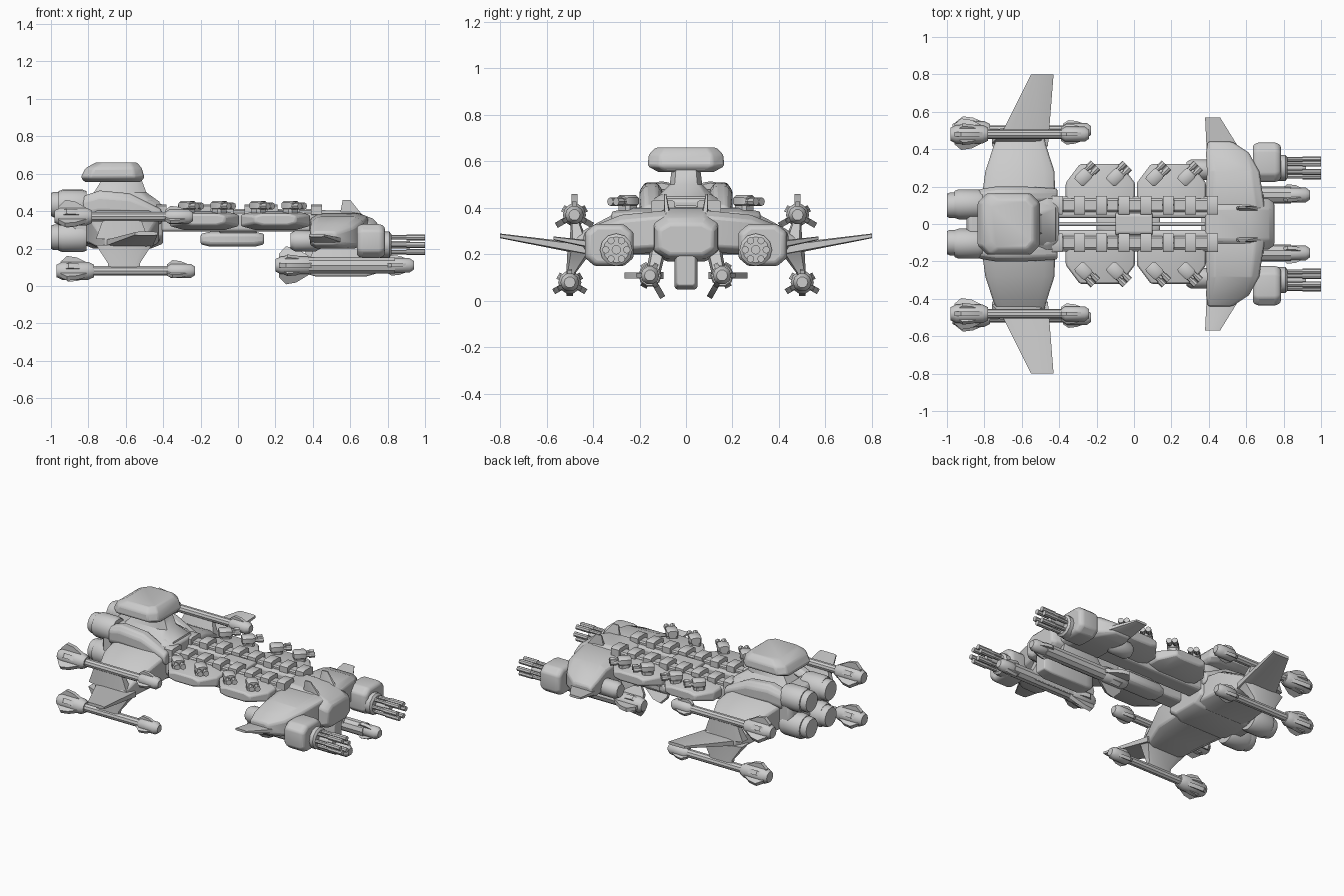
import bpy, bmesh
from math import radians, pi, cos, sin
from mathutils import Matrix, Vector

if "Cube" in bpy.data.objects:
    bpy.data.objects.remove(bpy.data.objects["Cube"])

AXES = "XYZ"
HALF = 0.5


def finish(name, bm, mirror=True, bevel=False):
    """Turn a bmesh into a shaded object, optionally mirrored across y."""
    bmesh.ops.recalc_face_normals(bm, faces=bm.faces)
    mesh = bpy.data.meshes.new(name)
    bm.to_mesh(mesh)
    bm.free()
    ob = bpy.data.objects.new(name, mesh)
    bpy.context.collection.objects.link(ob)
    if bevel:
        mod = ob.modifiers.new("Bevel", "BEVEL")
        mod.width, mod.segments, mod.limit_method = 0.01, 2, "ANGLE"
    if mirror:
        mod = ob.modifiers.new("Mirror", "MIRROR")
        mod.use_axis = (False, True, False)
        mod.use_mirror_merge = False
    bpy.ops.object.select_all(action="DESELECT")
    bpy.context.view_layer.objects.active = ob
    ob.select_set(True)
    bpy.ops.object.shade_smooth_by_angle(angle=radians(35))


def skin(bm, rings):
    """Bridge equal-length rings of points and cap both ends."""
    loops = [[bm.verts.new(point) for point in ring] for ring in rings]
    for low, high in zip(loops, loops[1:]):
        for i in range(len(low)):
            bm.faces.new((low[i - 1], low[i], high[i], high[i - 1]))
    bm.faces.new(loops[0])
    bm.faces.new(loops[-1])


def section(axis, centre, wide, tall, chamfer):
    """Rectangle with cut corners, standing across the given axis."""
    across, up = [i for i in range(3) if i != AXES.index(axis)]
    ring = []
    for u, v in ((1, 1), (-1, 1), (-1, -1), (1, -1)):
        cuts = [(u, v * (1 - chamfer)), (u * (1 - chamfer), v)]
        for a, b in cuts if u == v else reversed(cuts):
            point = Vector(centre)
            point[across] += a * wide / 2
            point[up] += b * tall / 2
            ring.append(point)
    return ring


def loft(name, axis, *stations, chamfer=0.3, mirror=True, bevel=False):
    """Object skinned through stations of (centre, width, height)."""
    bm = bmesh.new()
    skin(bm, [section(axis, *station, chamfer) for station in stations])
    finish(name, bm, mirror, bevel)


def add_pod(bm, axis, centre, size, end=0.8, chamfer=0.4):
    """Chamfered block whose two ends shrink by the end factor."""
    along = AXES.index(axis)
    wide, tall = [s for i, s in enumerate(size) if i != along]
    rings = []
    for t, scale in ((-HALF, end), (-HALF * 0.7, 1), (HALF * 0.7, 1), (HALF, end)):
        middle = Vector(centre)
        middle[along] += t * size[along]
        rings.append(section(axis, middle, wide * scale, tall * scale, chamfer))
    skin(bm, rings)


def pod(name, axis, centre, size, end=0.8, chamfer=0.4, mirror=True):
    bm = bmesh.new()
    add_pod(bm, axis, centre, size, end, chamfer)
    finish(name, bm, mirror, bevel=True)


def tube(bm, y, z, start, stop, radius, end=1.0, sides=12):
    """Cylinder along x with ends narrowed by the end factor."""
    inset = (stop - start) * 0.15
    profile = [(start, radius * end), (start + inset, radius),
               (stop - inset, radius), (stop, radius * end)]
    turns = [2 * pi * i / sides for i in range(sides)]
    skin(bm, [[(x, y + r * cos(a), z + r * sin(a)) for a in turns] for x, r in profile])


def fin(bm, y, z, angle, start, stop, reach, thick):
    """Swept radial plate standing at an angle around an x line."""
    base = Vector((0, y, z))
    out = Vector((0, cos(angle), sin(angle)))
    side = Vector((0, -sin(angle), cos(angle))) * thick / 2
    span = stop - start
    outline = [(start, 0), (start, reach * 0.6), (start + span / 5, reach),
               (start + span / 2, reach * 0.9), (stop, reach / 3), (stop, 0)]
    skin(bm, [[base + Vector((x, 0, 0)) + out * r + side * s for x, r in outline]
              for s in (-1, 1)])


# Bow hull, its keel and dorsal fins
loft("bow_hull", "X", ((0.38, 0, 0.3), 0.24, 0.18), ((0.45, 0, 0.29), 0.28, 0.23),
     ((0.62, 0, 0.285), 0.29, 0.23), ((0.72, 0, 0.27), 0.27, 0.18),
     ((0.75, 0, 0.265), 0.23, 0.13), chamfer=0.4, mirror=False, bevel=True)
pod("bow_keel", "X", (0.55, 0, 0.13), (0.38, 0.1, 0.16), end=0.8, chamfer=0.15, mirror=False)
loft("bow_dorsal_fin", "Z", ((0.61, 0.08, 0.36), 0.14, 0.03), ((0.58, 0.09, 0.46), 0.04, 0.01))

# Bow shoulders, winglets and thrusters
loft("bow_shoulder", "Y", ((0.54, 0.08, 0.3), 0.32, 0.18), ((0.53, 0.28, 0.285), 0.28, 0.17),
     ((0.5, 0.38, 0.265), 0.23, 0.13), ((0.46, 0.44, 0.255), 0.13, 0.07), bevel=True)
loft("bow_winglet", "Y", ((0.49, 0.36, 0.235), 0.2, 0.04), ((0.42, 0.57, 0.27), 0.08, 0.015))
bm = bmesh.new()
tube(bm, 0.29, 0.24, 0.28, 0.44, radius=0.055, end=0.75)
finish("bow_thruster", bm)

# Rotary cannons: a housing, a hub and a ring of barrels
cannon_y, cannon_z, muzzle_x = 0.3, 0.22, 1.0
pod("rotary_housing", "X", (0.71, 0.33, 0.24), (0.15, 0.21, 0.18), end=0.85)
bm = bmesh.new()
tube(bm, cannon_y, cannon_z, 0.75, 0.82, radius=0.07, end=0.8)
tube(bm, cannon_y, cannon_z, 0.8, 0.92, radius=0.02)
for i in range(6):
    y = cannon_y + 0.045 * cos(i * pi / 3)
    z = cannon_z + 0.045 * sin(i * pi / 3)
    tube(bm, y, z, 0.8, muzzle_x, radius=0.012, sides=8)
    tube(bm, y, z, 0.9, muzzle_x, radius=0.016, sides=8)
finish("rotary_cannon", bm)


# Long guns: finned breech, barrel and finned muzzle
def long_gun(name, y, z, tail, barrel, turn, reach):
    bm = bmesh.new()
    nose = tail + 0.74
    breech, muzzle = tail + 0.2, nose - 0.15
    tube(bm, y, z, tail, breech, radius=0.05, end=0.7, sides=10)
    tube(bm, y, z, breech - 0.05, muzzle + 0.05, radius=barrel, sides=10)
    tube(bm, y, z, muzzle, nose, radius=0.04, end=0.6, sides=10)
    for i in range(3):
        angle = turn + i * 2 * pi / 3
        fin(bm, y, z, angle, tail + 0.02, breech, reach, thick=0.025)
        fin(bm, y, z, angle + pi / 3, tail + 0.03, breech, reach=0.058, thick=0.03)
        fin(bm, y, z, angle, muzzle, nose, reach=0.058, thick=0.02)
    finish(name, bm)


long_gun("upper_wing_gun", y=0.48, z=0.37, tail=-0.98, barrel=0.026, turn=pi / 2, reach=0.09)
long_gun("lower_wing_gun", y=0.5, z=0.08, tail=-0.97, barrel=0.027, turn=pi / 2, reach=0.08)
long_gun("bow_gun", y=0.155, z=0.11, tail=0.2, barrel=0.045, turn=0, reach=0.11)
loft("bow_gun_mount", "Z", ((0.54, 0.15, 0.08), 0.36, 0.06), ((0.54, 0.115, 0.24), 0.24, 0.07))

# Stern hull, tower and bridge
pod("stern_hull", "X", (-0.62, 0, 0.33), (0.44, 0.36, 0.26), mirror=False)
pod("engine_block", "X", (-0.83, 0, 0.35), (0.13, 0.34, 0.26), end=0.85, chamfer=0.3, mirror=False)
loft("bridge_tower", "Z", ((-0.61, 0, 0.38), 0.42, 0.36), ((-0.62, 0, 0.45), 0.4, 0.24),
     ((-0.63, 0, 0.5), 0.28, 0.14), ((-0.62, 0, 0.58), 0.2, 0.12), mirror=False)
loft("bridge", "Z", ((-0.67, 0, 0.555), 0.3, 0.24), ((-0.67, 0, 0.58), 0.34, 0.33),
     ((-0.665, 0, 0.63), 0.3, 0.32), ((-0.65, 0, 0.66), 0.22, 0.26), mirror=False, bevel=True)
loft("stern_shoulder_pad", "X", ((-0.83, 0.14, 0.42), 0.09, 0.12), ((-0.74, 0.15, 0.44), 0.1, 0.14),
     ((-0.58, 0.15, 0.43), 0.1, 0.13), ((-0.41, 0.15, 0.37), 0.08, 0.08), chamfer=0.5, bevel=True)

# Stern shoulders, gun struts and wings
loft("stern_shoulder", "Y", ((-0.62, 0.1, 0.31), 0.4, 0.22), ((-0.61, 0.28, 0.295), 0.37, 0.19),
     ((-0.61, 0.42, 0.25), 0.28, 0.13), ((-0.6, 0.5, 0.23), 0.22, 0.07), bevel=True)
loft("upper_gun_strut", "Z", ((-0.62, 0.46, 0.25), 0.28, 0.08), ((-0.62, 0.48, 0.36), 0.2, 0.03))
loft("lower_gun_strut", "Z", ((-0.61, 0.5, 0.07), 0.17, 0.03), ((-0.61, 0.495, 0.12), 0.17, 0.04),
     ((-0.61, 0.455, 0.22), 0.3, 0.11))
loft("stern_wing", "Y", ((-0.6, 0.42, 0.22), 0.28, 0.05), ((-0.49, 0.8, 0.28), 0.12, 0.02))

# Main engines: a casing with a narrower nozzle
bm = bmesh.new()
for z in (0.26, 0.435):
    tube(bm, 0.105, z, -0.96, -0.81, radius=0.08, end=0.9, sides=16)
    tube(bm, 0.1, z, -1.0, -0.9, radius=0.068, end=0.9, sides=16)
finish("main_engine", bm)

# Twin spine rails with alternating armour blocks
rail_y, spine_start, spine_length = 0.09, -0.44, 0.89
pod("spine_rail", "X", (0, rail_y, 0.34), (spine_length, 0.115, 0.1), end=1, chamfer=0.2)
bm = bmesh.new()
count = 15
step = spine_length / count
for i in range(count):
    wide, top = (0.07, 0.41) if i % 2 else (0.1, 0.435)
    middle = (spine_start + (i + HALF) * step, rail_y + 0.01, top - 0.03)
    add_pod(bm, "X", middle, (step * 0.98, wide, 0.06), end=1, chamfer=0.25)
finish("spine_blocks", bm)
pod("spine_bridge", "X", (0, 0, 0.345), (0.2, 0.12, 0.13), end=1, chamfer=0.2, mirror=False)
bm = bmesh.new()
tube(bm, 0, 0.34, spine_start, -spine_start, radius=0.012)
finish("spine_rod", bm, mirror=False)
pod("belly_pod", "X", (-0.03, 0, 0.25), (0.34, 0.13, 0.08), end=0.7, mirror=False)

# Side pods, each carrying two twin-barrelled turrets
for label, pod_x in (("aft", -0.18), ("fore", 0.2)):
    loft(label + "_side_pod", "Y", ((pod_x, 0.1, 0.35), 0.37, 0.1),
         ((pod_x, 0.22, 0.35), 0.37, 0.1), ((pod_x, 0.32, 0.355), 0.22, 0.06),
         chamfer=0.4, bevel=True)
    for side, offset in (("aft", -0.09), ("fore", 0.08)):
        bm = bmesh.new()
        add_pod(bm, "Z", (0, 0, 0.01), (0.07, 0.07, 0.02), end=1)
        add_pod(bm, "X", (0, 0, 0.04), (0.08, 0.07, 0.05))
        for y in (-0.018, 0.018):
            tube(bm, y, 0.037, 0.03, 0.09, radius=0.013, sides=8)
            tube(bm, y, 0.037, 0.055, 0.09, radius=0.018, sides=8)
        spot = Matrix.Translation((pod_x + offset, 0.25, 0.39))
        bmesh.ops.transform(bm, matrix=spot @ Matrix.Rotation(pi / 4, 4, "Z"), verts=bm.verts)
        finish(f"{label}_pod_{side}_turret", bm)
